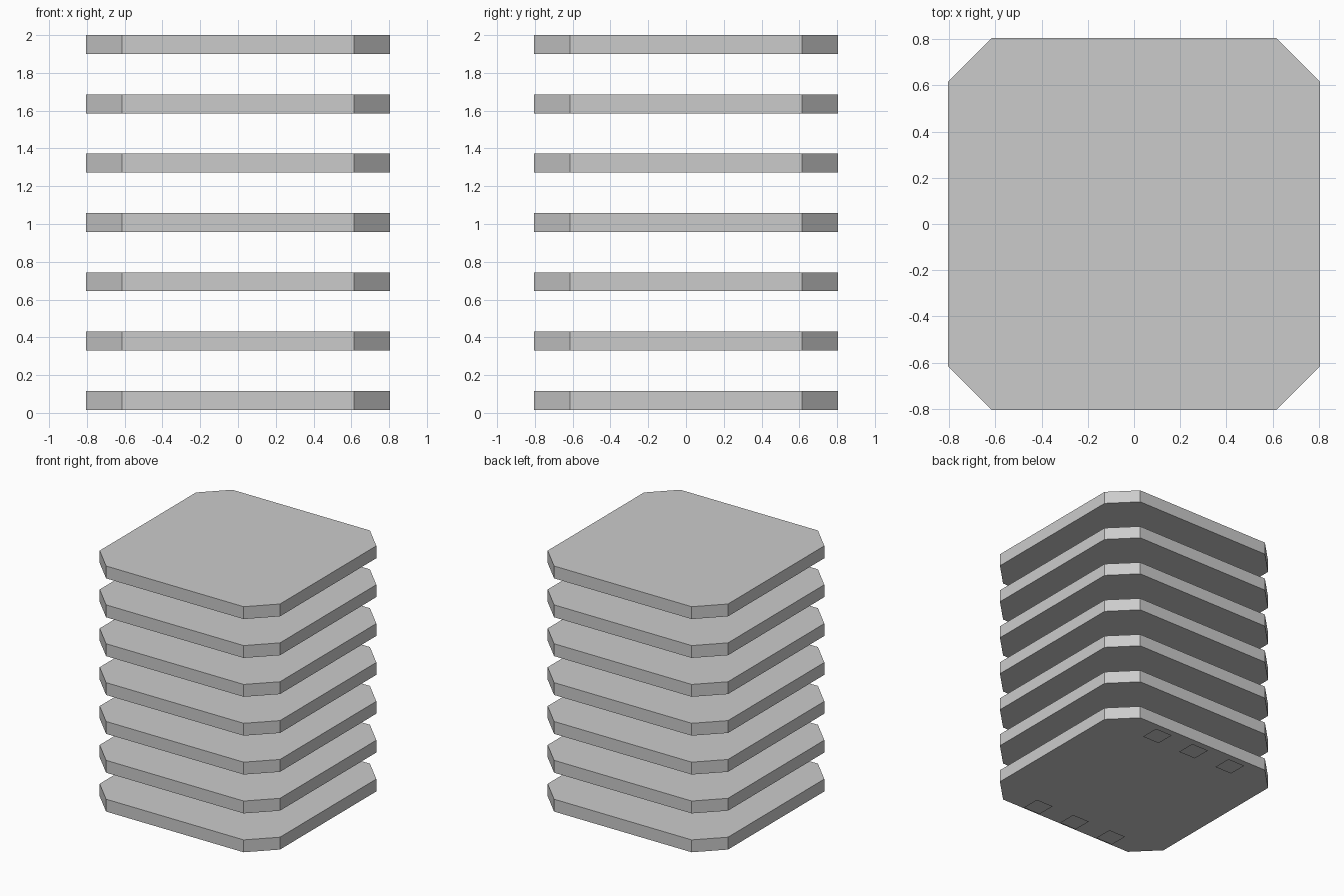
import bpy, bmesh

if "Cube" in bpy.data.objects:
    bpy.data.objects.remove(bpy.data.objects["Cube"])

HALF, INNER = 0.806, 0.615      # half width and start of the corner cut
THICK, STEP, COUNT = 0.1, 0.314, 7


def make_object(name, bm):
    bmesh.ops.recalc_face_normals(bm, faces=bm.faces)
    mesh = bpy.data.meshes.new(name)
    bm.to_mesh(mesh)
    bm.free()
    obj = bpy.data.objects.new(name, mesh)
    bpy.context.collection.objects.link(obj)
    return obj


# Stacked square slabs with cut corners
outline = []
for sx, sy in ((1, 1), (-1, 1), (-1, -1), (1, -1)):
    pair = [(sx * HALF, sy * INNER), (sx * INNER, sy * HALF)]
    outline += pair if sx * sy > 0 else pair[::-1]

for i in range(COUNT):
    z = 2.0 - THICK - (COUNT - 1 - i) * STEP
    bm = bmesh.new()
    face = bm.faces.new([bm.verts.new((x, y, z)) for x, y in outline])
    top = bmesh.ops.extrude_face_region(bm, geom=[face], use_keep_orig=True)
    verts = [v for v in top["geom"] if isinstance(v, bmesh.types.BMVert)]
    bmesh.ops.translate(bm, verts=verts, vec=(0, 0, THICK))
    make_object(f"slab_{i + 1}", bm)

# Flat square pads just under the lowest slab, facing down
PAD = 0.0775
for row, y in (("front", -0.70), ("back", 0.70)):
    for col, x in (("left", -0.357), ("middle", 0), ("right", 0.357)):
        bm = bmesh.new()
        corners = ((-PAD, -PAD), (-PAD, PAD), (PAD, PAD), (PAD, -PAD))
        bm.faces.new([bm.verts.new((x + a, y + b, 0)) for a, b in corners])
        pad = make_object(f"foot_pad_{row}_{col}", bm)
        if pad.data.polygons[0].normal.z > 0:
            pad.data.flip_normals()
